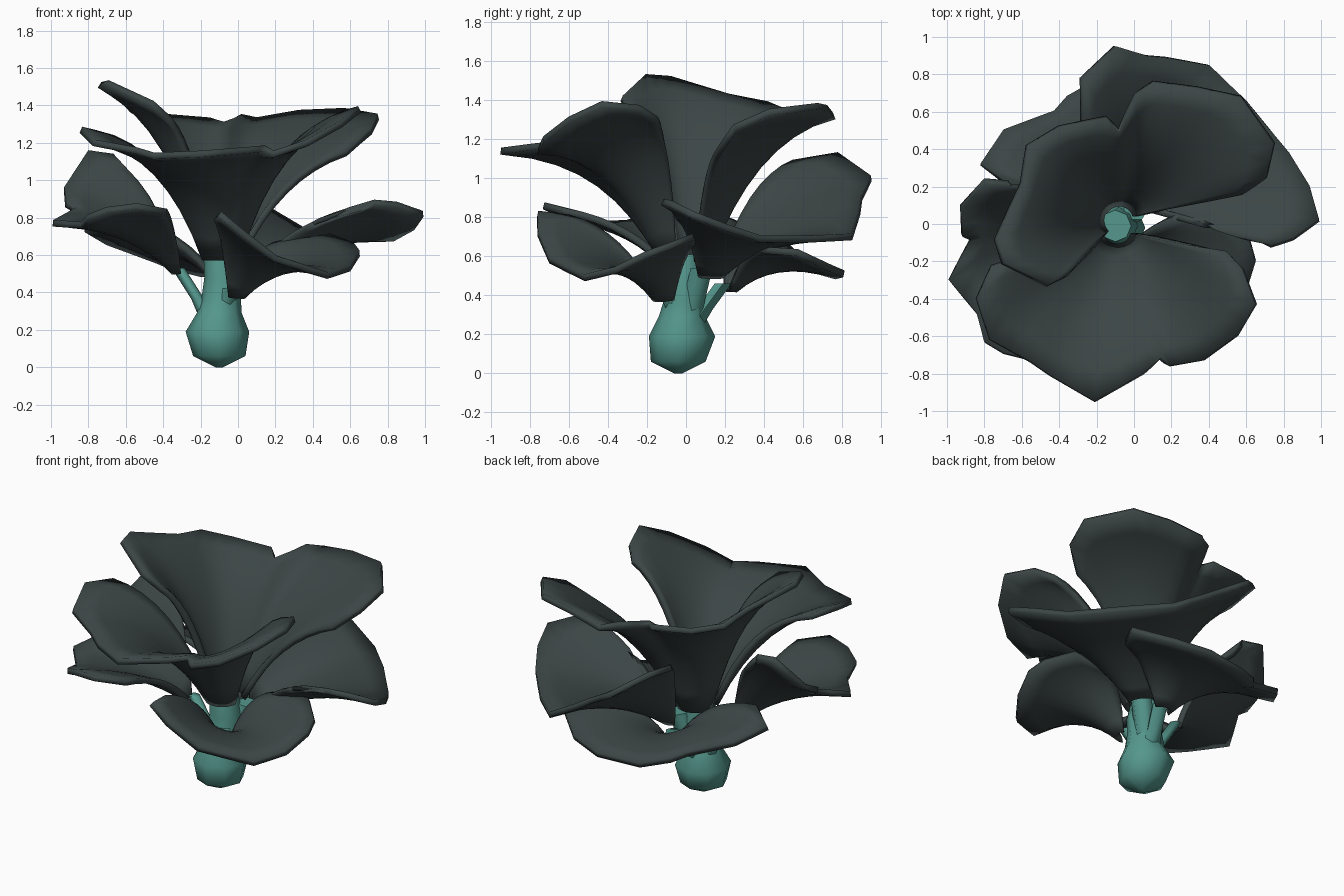
import bpy, bmesh, math
from mathutils import Vector


def material(name, rgb):
    m = bpy.data.materials.new(name)
    m.diffuse_color = (*rgb, 1)
    return m


CAP = material("dark slate", (0.045, 0.061, 0.060))
STEM = material("sea green", (0.09, 0.31, 0.265))


def finish(bm, name, mat, angle):
    bmesh.ops.recalc_face_normals(bm, faces=bm.faces)
    me = bpy.data.meshes.new(name)
    bm.to_mesh(me)
    bm.free()
    me.materials.append(mat)
    ob = bpy.data.objects.new(name, me)
    bpy.context.collection.objects.link(ob)
    bpy.ops.object.select_all(action='DESELECT')
    ob.select_set(True)
    bpy.context.view_layer.objects.active = ob
    bpy.ops.object.shade_smooth_by_angle(angle=math.radians(angle))
    return ob


def stalk(name, rings, sides=7):
    """Loft horizontal rings given as (x, y, z, radius)."""
    bm = bmesh.new()
    loops = []
    for x, y, z, r in rings:
        loops.append([bm.verts.new((x + r * math.cos(a), y + r * math.sin(a), z))
                      for a in (math.tau * i / sides for i in range(sides))])
    for lo, hi in zip(loops, loops[1:]):
        for i in range(sides):
            j = (i + 1) % sides
            bm.faces.new((lo[i], lo[j], hi[j], hi[i]))
    bm.faces.new(loops[0][::-1])
    bm.faces.new(loops[-1])
    return finish(bm, name, STEM, 65)


def petal(name, root, neck, rim, flare=0.6, lift=0.0, rows=8):
    """Flaring fan from a small neck arc up and out to an uneven rim."""
    root = Vector(root)
    pts = [Vector(p) for p in rim]
    edge = []
    for a, b in zip(pts, pts[1:]):
        edge += [a, a.lerp(b, 0.5)]
    edge.append(pts[-1])
    # calm copy of the rim, so notches stay near the lip
    calm = edge[:]
    for _ in range(5):
        calm = [calm[0]] + [(a + 2 * b + c) / 4 for a, b, c in zip(calm, calm[1:], calm[2:])] + [calm[-1]]
    bm = bmesh.new()
    grid = []
    for p, q in zip(edge, calm):
        out = (q - root) * Vector((1, 1, 0))
        start = root + out.normalized() * neck
        d = q - start
        ctrl = start + Vector((d.x * 0.36, d.y * 0.36, d.z * flare + lift))
        col = []
        for k in range(rows + 1):
            t = k / rows
            curve = start * (1 - t) ** 2 + ctrl * 2 * t * (1 - t) + q * t * t
            col.append(bm.verts.new(curve + (p - q) * t ** 4))
        grid.append(col)
    for a, b in zip(grid, grid[1:]):
        for k in range(rows):
            bm.faces.new((a[k], b[k], b[k + 1], a[k + 1]))
    # soften creases inside the fan, leaving the rim and neck as placed
    inner = [v for col in grid[1:-1] for v in col[1:-1]]
    for _ in range(2):
        bmesh.ops.smooth_vert(bm, verts=inner, factor=0.4,
                              use_axis_x=True, use_axis_y=True, use_axis_z=True)
    ob = finish(bm, name, CAP, 45)
    s = ob.modifiers.new("thickness", 'SOLIDIFY')
    s.thickness = 0.036
    s.offset = 0
    return ob


# Bulb and trunk
stalk("bulb_stem", [(-0.10, -0.04, 0.0, 0.02), (-0.10, -0.04, 0.06, 0.14),
                    (-0.11, -0.02, 0.19, 0.17), (-0.10, -0.02, 0.29, 0.12),
                    (-0.09, -0.01, 0.37, 0.105), (-0.08, -0.01, 0.48, 0.10),
                    (-0.10, -0.01, 0.61, 0.085)], 8)

# Side stalks
for name, (x, y, z), r in (("low_back_stalk", (-0.04, 0.19, 0.46), 0.05),
                           ("back_stalk", (0.01, 0.08, 0.54), 0.065),
                           ("left_stalk", (-0.32, 0.0, 0.53), 0.035),
                           ("front_stalk", (-0.04, -0.10, 0.42), 0.05)):
    stalk(name, [(-0.11, 0.0, 0.20, 0.07), ((x - 0.11) / 2, y / 2, (z + 0.2) / 2, r), (x, y, z, r)], 6)

# Upper petals
petal("upper_front_petal", (-0.09, -0.03, 0.58), 0.09,
      [(-0.76, -0.22, 1.25), (-0.84, -0.40, 1.27), (-0.77, -0.62, 1.20), (-0.55, -0.74, 1.16),
       (-0.45, -0.81, 1.13), (-0.21, -0.95, 1.14), (0.05, -0.80, 1.16), (0.14, -0.72, 1.17),
       (0.19, -0.76, 1.14), (0.37, -0.73, 1.20), (0.55, -0.60, 1.30), (0.65, -0.43, 1.38),
       (0.58, -0.24, 1.36), (0.50, -0.15, 1.30)], flare=0.9)
petal("upper_back_petal", (-0.08, 0.02, 0.58), 0.09,
      [(-0.36, -0.28, 1.32), (-0.46, -0.33, 1.41), (-0.70, -0.21, 1.52), (-0.74, -0.08, 1.51),
       (-0.60, 0.22, 1.42), (-0.57, 0.42, 1.38), (-0.40, 0.52, 1.34), (-0.15, 0.57, 1.32),
       (-0.08, 0.50, 1.30), (0.01, 0.69, 1.34), (0.10, 0.76, 1.32), (0.33, 0.73, 1.36),
       (0.57, 0.68, 1.37), (0.75, 0.43, 1.34), (0.71, 0.25, 1.26), (0.58, 0.17, 1.14)],
      flare=0.8)

# Lower petals
petal("lower_back_petal", (0.01, 0.10, 0.50), 0.08,
      [(-0.28, 0.55, 1.08), (-0.28, 0.78, 1.12), (-0.10, 0.95, 1.00), (0.07, 0.90, 0.90),
       (0.18, 0.89, 0.83), (0.40, 0.85, 0.70), (0.60, 0.66, 0.69), (0.83, 0.38, 0.69),
       (0.94, 0.20, 0.75), (0.99, 0.02, 0.82), (0.85, -0.08, 0.87), (0.73, -0.12, 0.88),
       (0.48, -0.03, 0.79)], flare=0.85)
petal("lower_left_petal", (-0.30, -0.02, 0.51), 0.045,
      [(-0.60, 0.20, 1.02), (-0.67, 0.22, 1.13), (-0.80, 0.23, 1.15), (-0.93, 0.09, 0.95),
       (-0.92, -0.06, 0.87), (-0.87, -0.08, 0.84), (-0.99, -0.30, 0.77), (-0.84, -0.48, 0.76),
       (-0.80, -0.63, 0.80), (-0.70, -0.69, 0.84), (-0.54, -0.73, 0.86), (-0.38, -0.62, 0.83)],
      flare=0.8)
petal("low_back_left_petal", (-0.04, 0.20, 0.43), 0.05,
      [(-0.66, 0.20, 0.79), (-0.82, 0.32, 0.74), (-0.70, 0.50, 0.67), (-0.43, 0.60, 0.57),
       (-0.36, 0.68, 0.54), (-0.20, 0.77, 0.50), (0.08, 0.81, 0.51), (0.30, 0.74, 0.54),
       (0.50, 0.57, 0.62), (0.42, 0.42, 0.63)], lift=0.12)
petal("low_front_petal", (-0.03, -0.10, 0.38), 0.055,
      [(-0.12, -0.60, 0.80), (-0.10, -0.76, 0.82), (0.02, -0.76, 0.72), (0.20, -0.70, 0.58),
       (0.48, -0.52, 0.49), (0.60, -0.36, 0.53), (0.65, -0.20, 0.61), (0.62, -0.09, 0.65),
       (0.49, 0.04, 0.70), (0.22, 0.05, 0.66)], lift=0.10)
